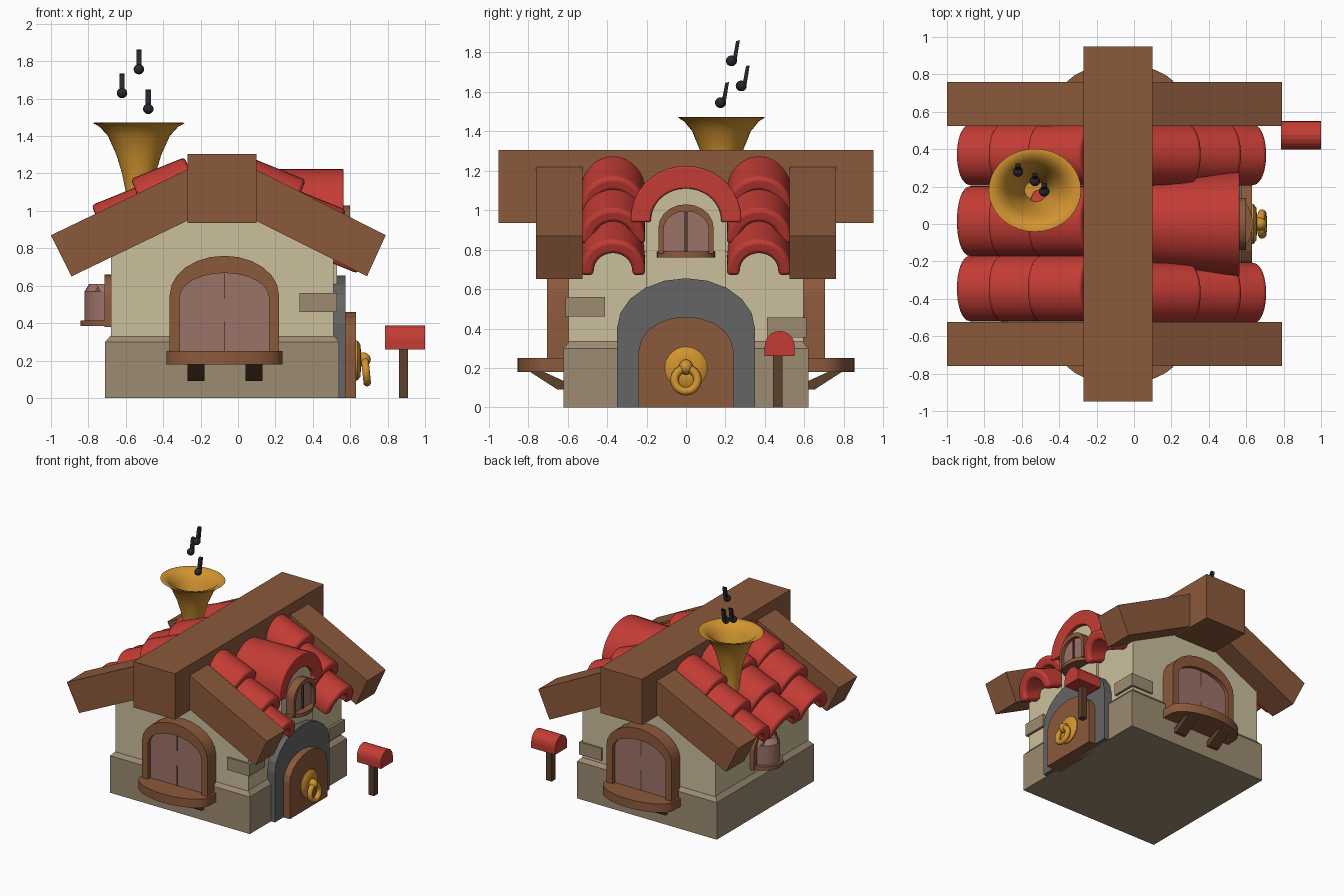
import bpy, bmesh, math
from mathutils import Vector

if "Cube" in bpy.data.objects:
    bpy.data.objects.remove(bpy.data.objects["Cube"])

COL = dict(red=(.55, .045, .035), wood=(.26, .1, .045), dark_wood=(.11, .05, .025),
           plaster=(.6, .52, .33), stone=(.34, .26, .17), grey=(.13, .13, .13),
           pane=(.33, .17, .14), gold=(.65, .3, .03), black=(.02, .02, .025))
MATS = {}
for k, c in COL.items():
    MATS[k] = bpy.data.materials.new(k)
    MATS[k].diffuse_color = (*c, 1)


def finish(name, bm, col, smooth=0, bevel=0, seg=2):
    bmesh.ops.recalc_face_normals(bm, faces=bm.faces)
    me = bpy.data.meshes.new(name)
    bm.to_mesh(me)
    bm.free()
    ob = bpy.data.objects.new(name, me)
    bpy.context.collection.objects.link(ob)
    me.materials.append(MATS[col])
    if bevel:
        m = ob.modifiers.new("bevel", 'BEVEL')
        m.width, m.segments, m.limit_method = bevel, seg, 'ANGLE'
        m.angle_limit = math.radians(40)
    if smooth:
        bpy.ops.object.select_all(action='DESELECT')
        ob.select_set(True)
        bpy.context.view_layer.objects.active = ob
        bpy.ops.object.shade_smooth_by_angle(angle=math.radians(smooth))
    return ob


def place(axis, u, v, w):
    return {'x': (w, u, v), 'y': (u, w, v), 'z': (u, v, w)}[axis]


def prism(name, pts, axis, a, b, col, inset=0, **kw):
    """Extrude a 2D outline along an axis; inset narrows the b end."""
    bm = bmesh.new()
    cu = sum(p[0] for p in pts) / len(pts)
    cv = sum(p[1] for p in pts) / len(pts)
    A = [bm.verts.new(place(axis, u, v, a)) for u, v in pts]
    B = [bm.verts.new(place(axis, u - math.copysign(inset, u - cu), v - math.copysign(inset, v - cv), b))
         for u, v in pts]
    n = len(pts)
    bm.faces.new(A)
    bm.faces.new(B)
    for i in range(n):
        bm.faces.new((A[i], A[(i + 1) % n], B[(i + 1) % n], B[i]))
    return finish(name, bm, col, **kw)


def box(name, x0, x1, y0, y1, z0, z1, col, **kw):
    return prism(name, [(x0, y0), (x1, y0), (x1, y1), (x0, y1)], 'z', z0, z1, col, **kw)


def arch(c, hw, z0, spring, top, n=10):
    """Straight legs with an elliptical top."""
    pts = [(c + hw * math.cos(math.pi * i / n), spring + (top - spring) * math.sin(math.pi * i / n))
           for i in range(n + 1)]
    return ([(c + hw, z0)] + pts + [(c - hw, z0)]) if spring > z0 else pts


def band(name, outer, inner, axis, a, b, col, taper=1, **kw):
    """Open arch shell between two matching outlines."""
    bm = bmesh.new()
    R = []
    for (ou, ov), (iu, iv) in zip(outer, inner):
        R.append([bm.verts.new(place(axis, *p)) for p in
                  ((ou * taper, ov, a), (iu * taper, iv, a), (iu, iv, b), (ou, ov, b))])
    for p, q in zip(R, R[1:]):
        for k in range(4):
            bm.faces.new((p[k], p[(k + 1) % 4], q[(k + 1) % 4], q[k]))
    bm.faces.new(R[0])
    bm.faces.new(R[-1])
    return finish(name, bm, col, **kw)


def half_ellipse(c, hw, base, depth, horizontal=True, n=14):
    pts = [(c + hw * math.cos(math.pi * i / n), base + depth * math.sin(math.pi * i / n)) for i in range(n + 1)]
    return pts if horizontal else [(v, u) for u, v in pts]


# stone base and plaster body with gables
box("stone_base", -.71, .54, -.62, .62, 0, .3, "stone")
box("base_chamfer", -.71, .54, -.62, .62, .3, .335, "stone", inset=.03)
prism("plaster_walls", [(-.68, .3), (.51, .3), (.51, .79), (-.085, 1.12), (-.68, .79)], 'y', -.595, .595, "plaster")
# corner stones
for s, z0 in ((-1, .46), (1, .355)):
    ys = sorted((s * .41, s * .61))
    box("corner_stone", .33, .53, *ys, z0, z0 + .1, "stone")

# ridge beam and rafters
box("ridge_beam", -.27, .10, -.95, .95, .935, 1.305, "wood")
for y0 in (-.76, .525):
    prism("left_rafter", [(-1, .87), (-.89, .65), (-.1, 1.03), (-.2, 1.255)], 'y', y0, y0 + .235, "wood")
    prism("right_rafter", [(.79, .87), (.69, .65), (-.07, 1.03), (.03, 1.255)], 'y', y0, y0 + .235, "wood")


# roof tiles, half pipes laid in overlapping rows
def tile(x, y, z, r, length, flip):
    ob = band("roof_tile", arch(0, r, 0, .03, .195, 16), arch(0, r - .065, 0, .02, .12, 16),
              'x', -length, 0, "red", smooth=50, bevel=.024, seg=3)
    ob.location = (x, y, z)
    ob.rotation_euler = (0, math.radians(22), math.pi if flip else 0)


for x, z, L in ((.64, .665, .33), (.505, .825, .33), (.29, .985, .31)):
    for y in (-.37, .37):
        tile(x, y, z, .163, L, False)
for x, z, L in ((-.88, .69, .36), (-.71, .85, .36), (-.50, .99, .31)):
    for y, r in ((.37, .163), (.015, .188), (-.345, .176)):
        tile(x, y, z, r, L, True)

# dormer with its own barrel roof and window
band("dormer_roof", arch(0, .28, .94, .96, 1.225, 18), arch(0, .18, .94, .95, 1.11, 18),
     'x', -.05, .565, "red", taper=.8, smooth=50, bevel=.045, seg=4)
prism("dormer_wall", arch(0, .2, .6, .94, 1.13, 14), 'x', 0, .53, "plaster")
band("dormer_window_frame", arch(0, .14, .78, .91, 1.03), arch(0, .115, .78, .9, .995),
     'x', .52, .6, "wood", smooth=35)
prism("dormer_window_pane", arch(0, .12, .78, .9, 1.0), 'x', .52, .575, "pane")
box("dormer_window_bar", .57, .585, -.007, .007, .79, .99, "dark_wood")
prism("dormer_window_sill", half_ellipse(0, .147, .53, .105, False), 'z', .76, .79, "wood", smooth=35)

# large arched windows on front and back
for s in (-1, 1):
    c = -.073
    y = lambda v: s * v
    band("window_frame", arch(c, .292, .2, .55, .76, 12), arch(c, .238, .2, .54, .668, 12),
         'y', y(.58), y(.705), "wood", smooth=35)
    prism("window_pane", arch(c, .245, .2, .54, .675, 12), 'y', y(.58), y(.675), "pane")
    for z0, z1 in ((.25, .41), (.53, .665)):
        box("window_bar", c - .003, c + .003, *sorted((y(.67), y(.68))), z0, z1, "dark_wood")
    sill = [(c + .31, y(.59)), *half_ellipse(c, .31, y(.7), y(.155)), (c - .31, y(.59))]
    prism("window_sill", sill, 'z', .18, .25, "wood", smooth=35)
    for bx in (-.27, .04):
        prism("sill_bracket", [(y(.61), .09), (y(.65), .09), (y(.79), .18), (y(.72), .18), (y(.61), .13)],
              'x', bx, bx + .09, "dark_wood")

# small bow window on the left side
band("side_window_frame", arch(0, .15, .38, .53, .66), arch(0, .115, .38, .52, .61), 'x', -.715, -.67, "wood", smooth=35)
prism("side_window_bow", half_ellipse(0, .118, -.67, -.15, False), 'z', .4, .57, "pane", smooth=35)
prism("side_window_bow_top", half_ellipse(0, .118, -.67, -.15, False), 'z', .57, .61, "pane", inset=.025, smooth=35)
prism("side_window_sill", half_ellipse(0, .15, -.67, -.172, False), 'z', .385, .415, "wood", smooth=35)

# doorway, door and knocker
prism("door_surround", arch(0, .35, 0, .4, .655, 10), 'x', .45, .575, "grey")
prism("door", arch(0, .24, 0, .29, .46, 10), 'x', .5, .632, "wood")


def ball(name, loc, scale, col):
    bm = bmesh.new()
    bmesh.ops.create_uvsphere(bm, u_segments=20, v_segments=12, radius=1)
    bmesh.ops.scale(bm, vec=scale, verts=bm.verts)
    bmesh.ops.translate(bm, vec=loc, verts=bm.verts)
    return finish(name, bm, col, smooth=60)


def lathe(name, prof, col, steps=32):
    bm = bmesh.new()
    vs = [bm.verts.new((r, 0, z)) for r, z in prof]
    es = [bm.edges.new(p) for p in zip(vs, vs[1:])]
    bmesh.ops.spin(bm, geom=vs + es, axis=(0, 0, 1), cent=(0, 0, 0), steps=steps, angle=2 * math.pi)
    bmesh.ops.remove_doubles(bm, verts=bm.verts, dist=1e-5)
    return finish(name, bm, col, smooth=40)


plate = lathe("knocker_plate", [(0, 0), (.107, 0), (.107, .012), (.085, .028), (.05, .03), (0, .032)], "gold")
plate.location = (.627, 0, .2)
plate.rotation_euler = (0, math.pi / 2, 0)
ball("knocker_boss", (.67, 0, .205), (.04, .035, .038), "gold")
ring = lathe("knocker_ring", [(.058 + .021 * math.cos(t * math.pi / 5), .021 * math.sin(t * math.pi / 5))
                              for t in range(11)], "gold")
ring.location = (.685, 0, .14)
ring.rotation_euler = (0, math.pi / 2 - .1, 0)

# mailbox
box("mailbox_post", .86, .908, .44, .49, 0, .28, "dark_wood")
prism("mailbox", arch(.475, .076, .26, .31, .388, 10), 'x', .785, 1.0, "red")

# horn chimney
horn = lathe("horn_chimney", [(.06, .9), (.07, 1.1), (.09, 1.2), (.12, 1.3), (.165, 1.4), (.21, 1.45), (.247, 1.47),
                              (.235, 1.472), (.19, 1.455), (.15, 1.4), (.105, 1.3), (.075, 1.2), (.055, 1.1), (0, 1.1)],
             "gold", 36)
horn.location = (-.53, .18, 0)
horn.scale = (1, .9, 1)

# floating music notes
for x, y, z in ((-.62, .28, 1.63), (-.53, .23, 1.757), (-.48, .175, 1.545)):
    ball("note_head", (x, y, z), (.028, .028, .027), "black")
    prism("note_stem", [(y + .005, z), (y + .026, z), (y + .043, z + .105), (y + .024, z + .1)],
          'x', x - .014, x + .014, "black")

for m in bpy.data.materials:
    if m.users and not m.is_grease_pencil:
        m.use_nodes = True
        m.node_tree.nodes["Principled BSDF"].inputs["Base Color"].default_value = m.diffuse_color
